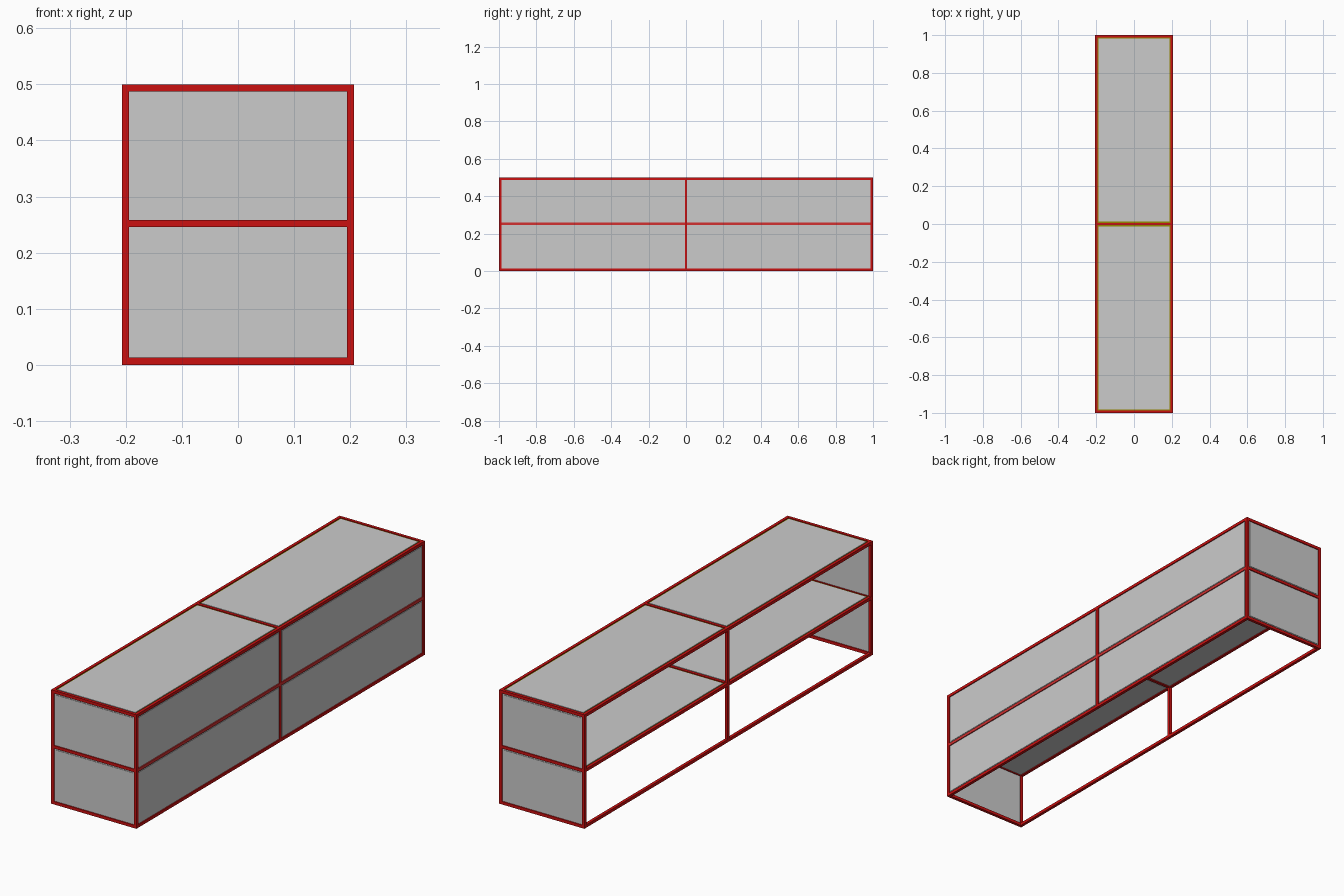
import bpy

if "Cube" in bpy.data.objects:
    bpy.data.objects.remove(bpy.data.objects["Cube"])

T = 0.013                     # tube thickness
X, Y, H = 0.207, 1.0, 0.5     # outer half width, half length, height
XC, YC = X - T / 2, Y - T / 2
ZB, ZM, ZT = T / 2, 0.252, H - T / 2


def material(name, rgb):
    m = bpy.data.materials.new(name)
    m.diffuse_color = (*rgb, 1)
    m.use_nodes = True
    m.node_tree.nodes["Principled BSDF"].inputs["Base Color"].default_value = m.diffuse_color
    return m


red = material("frame_red", (0.6, 0.005, 0.005))
light_red = material("light_red", (0.65, 0.03, 0.03))
olive = material("edge_olive", (0.3, 0.25, 0.0))


def box(name, lo, hi, mat=None):
    bpy.ops.mesh.primitive_cube_add(size=1, location=[(a + b) / 2 for a, b in zip(lo, hi)])
    ob = bpy.context.object
    ob.name = name
    ob.scale = [b - a for a, b in zip(lo, hi)]
    bpy.ops.object.transform_apply(location=False, rotation=False, scale=True)
    if mat:
        ob.data.materials.append(mat)
    return ob


def tube(name, a, b, mat=red, t=T):
    """Square tube between two centre points along one axis."""
    lo = [min(p, q) - (t / 2 if p == q else 0) for p, q in zip(a, b)]
    hi = [max(p, q) + (t / 2 if p == q else 0) for p, q in zip(a, b)]
    return box(name, lo, hi, mat)


def panel(name, lo, hi, axis, side, edge=None, rim=0.006):
    """Thin sheet with a slightly raised centre field on its outer side."""
    box(name + "_sheet", lo, hi, edge)
    a, b = list(lo), list(hi)
    for i in range(3):
        if i != axis:
            a[i] += rim
            b[i] -= rim
    if side > 0:
        b[axis] += 0.002
    else:
        a[axis] -= 0.002
    if edge:                  # plain underside below the coloured edging
        a[axis] -= 0.003
    box(name, a, b)
    if edge:
        u_lo, u_hi = list(lo), list(hi)
        u_hi[axis] = lo[axis]
        u_lo[axis] = lo[axis] - 0.002
        box(name + "_underside", u_lo, u_hi)


# Posts and long rails
for sx, s in ((-1, "left"), (1, "right")):
    for y, p in ((-YC, "front"), (0, "middle"), (YC, "back")):
        tube(f"{s}_{p}_post", (sx * XC, y, 0), (sx * XC, y, H))
    for z, p in ((ZB, "bottom"), (ZT, "top")):
        tube(f"{s}_{p}_rail", (sx * XC, -Y + T, z), (sx * XC, Y - T, z))
    mat = light_red if sx > 0 else red
    tube(f"{s}_shelf_rail", (sx * XC, -Y + T, ZM), (sx * XC, Y - T, ZM), mat)

# Cross rails (the middle has none at floor level)
for y, p in ((-YC, "front"), (0, "middle"), (YC, "back")):
    for z, q in ((ZB, "bottom"), (ZM, "shelf"), (ZT, "top")):
        if not (y == 0 and z == ZB):
            tube(f"{p}_{q}_crossbar", (-X + T, y, z), (X - T, y, z))

rows = (("lower", T, ZM - T / 2), ("upper", ZM + T / 2, H - T))
bays = (("front", -Y + T, -T / 2), ("back", T / 2, Y - T))

# End panels
for sy, p in ((-1, "front"), (1, "back")):
    for q, z0, z1 in rows:
        y0, y1 = sorted((sy * (YC - 0.002), sy * (YC + 0.002)))
        panel(f"{p}_{q}_end_panel", (-X + T, y0, z0), (X - T, y1, z1), 1, sy)

# Right side panels, top panels and shelves
for p, y0, y1 in bays:
    for q, z0, z1 in rows:
        panel(f"right_{p}_{q}_panel", (XC - 0.002, y0, z0), (XC + 0.002, y1, z1), 0, 1)
    for q, z in (("shelf", ZM), ("top", ZT)):
        panel(f"{p}_{q}_panel", (-X + T, y0, z), (X - T, y1, z + 0.003), 2, 1, olive)
